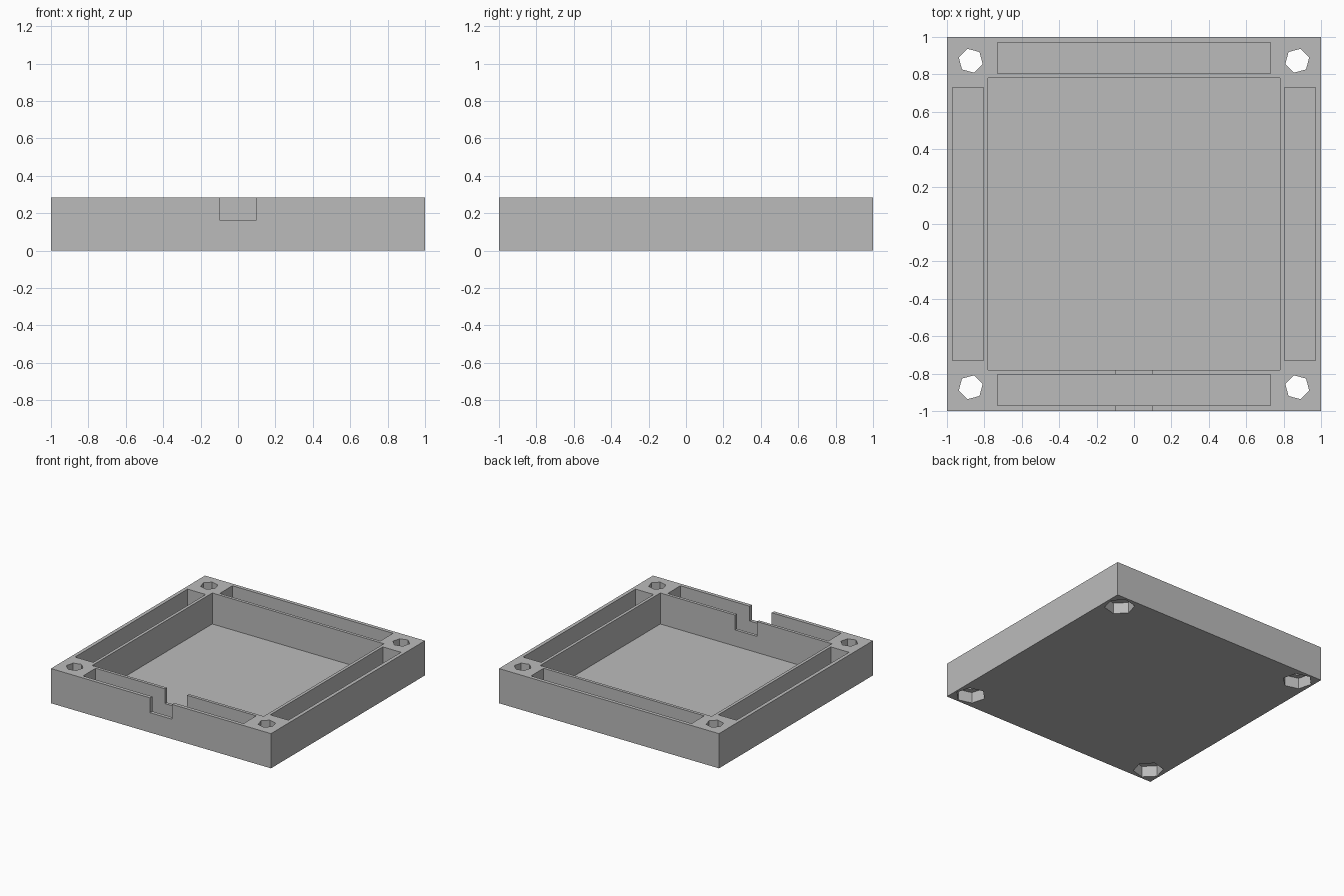
import bpy
from math import radians

cube = bpy.data.objects.get("Cube")
if cube:
    bpy.data.objects.remove(cube, do_unlink=True)

HEIGHT = 0.285
FLOOR = 0.03
ABOVE = HEIGHT + 0.1

grey = bpy.data.materials.new("plain grey")
grey.use_nodes = True
grey.diffuse_color = (0.5, 0.5, 0.5, 1)
bsdf = next(n for n in grey.node_tree.nodes if n.type == 'BSDF_PRINCIPLED')
bsdf.inputs["Base Color"].default_value = (0.5, 0.5, 0.5, 1)


def box(name, low, high):
    """Box between two opposite corners."""
    bpy.ops.mesh.primitive_cube_add(size=1, location=[(a + b) / 2 for a, b in zip(low, high)])
    obj = bpy.context.object
    obj.name = name
    obj.scale = [b - a for a, b in zip(low, high)]
    bpy.ops.object.transform_apply(location=True, rotation=True, scale=True)
    return obj


def hexagon(name, x, y, radius, low, high, vertex_angle):
    """Upright six-sided prism with one corner at the given angle."""
    bpy.ops.mesh.primitive_cylinder_add(
        vertices=6, radius=radius, depth=high - low,
        location=(x, y, (low + high) / 2), rotation=(0, 0, radians(vertex_angle + 90)))
    obj = bpy.context.object
    obj.name = name
    bpy.ops.object.transform_apply(location=True, rotation=True, scale=True)
    return obj


def cut(target, cutter):
    """Subtract the cutter and remove it."""
    cutter.hide_render = True
    mod = target.modifiers.new("cut", 'BOOLEAN')
    mod.operation = 'DIFFERENCE'
    mod.solver = 'EXACT'
    mod.object = cutter
    bpy.context.view_layer.objects.active = target
    bpy.ops.object.modifier_apply(modifier=mod.name)
    bpy.data.objects.remove(cutter, do_unlink=True)


# Solid square tray
tray = box("tray", (-1, -1, 0), (1, 1, HEIGHT))
tray.data.materials.append(grey)

# Central pocket
cut(tray, box("pocket_cutter", (-0.78, -0.78, FLOOR), (0.78, 0.78, ABOVE)))

# Long slot in each of the four walls
for side in (-1, 1):
    near, far = sorted((side * 0.805, side * 0.97))
    cut(tray, box("side_slot_cutter", (near, -0.73, FLOOR), (far, 0.73, ABOVE)))
    cut(tray, box("end_slot_cutter", (-0.73, near, FLOOR), (0.73, far, ABOVE)))

# Cable notch through the front wall
cut(tray, box("notch_cutter", (-0.1, -1.1, 0.163), (0.1, -0.7, ABOVE)))

# Screw holes with wider nut recesses underneath, turned towards the corners
for sx in (-1, 1):
    for sy in (-1, 1):
        angle = -45 * sx * sy
        x, y = 0.873 * sx, 0.873 * sy
        cut(tray, hexagon("screw_hole_cutter", x, y, 0.066, -0.1, ABOVE, angle))
        cut(tray, hexagon("nut_recess_cutter", x, y, 0.114, -0.1, 0.09, angle))

tray.select_set(True)
bpy.context.view_layer.objects.active = tray
bpy.ops.object.shade_flat()
